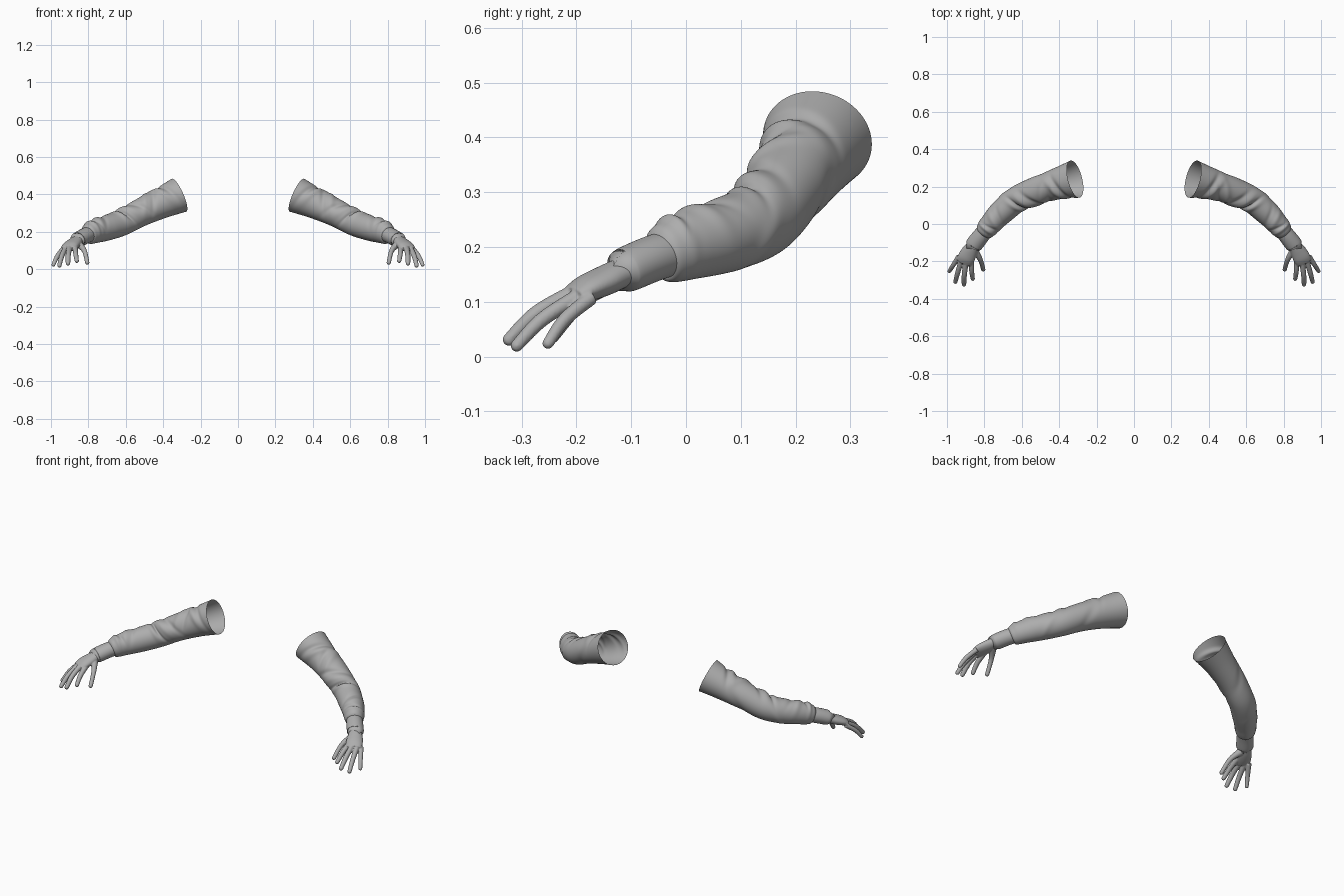
import bpy, bmesh
from math import sin, cos, pi, exp, radians
from mathutils import Vector

cube = bpy.data.objects.get("Cube")
if cube:
    bpy.data.objects.remove(cube)

grey = bpy.data.materials.new("plain grey")
grey.use_nodes = True
COLOUR = (0.42, 0.42, 0.42, 1)
grey.diffuse_color = COLOUR
grey.node_tree.nodes["Principled BSDF"].inputs["Base Color"].default_value = COLOUR


def spline(points, u):
    """Catmull-Rom value of a list of tuples at parameter u."""
    last = len(points) - 1
    i = min(int(u), last - 1)
    f = u - i
    a, b, c, d = (points[max(0, min(last, i + k))] for k in (-1, 0, 1, 2))
    return [q + 0.5 * f * (r - p + f * (2 * p - 5 * q + 4 * r - s + f * (3 * (q - r) + s - p)))
            for p, q, r, s in zip(a, b, c, d)]


def loft(bm, stations, steps, segs, relief=None, caps=False):
    """Tube through stations (x, y, z, half width, half height)."""
    rings, span = [], len(stations) - 1
    for k in range(span * steps + 1):
        u = k / steps
        x, y, z, w, h = spline(stations, u)
        ahead = Vector(spline(stations, min(span, u + 0.1))[:3])
        behind = Vector(spline(stations, max(0, u - 0.1))[:3])
        tangent = (ahead - behind).normalized()
        side = tangent.cross(Vector((0, 0, 1))).normalized()
        up = side.cross(tangent)
        ring = []
        for j in range(segs):
            a = 2 * pi * j / segs
            d = relief(u, a) if relief else 0
            ring.append(bm.verts.new(Vector((x, y, z)) + side * cos(a) * (w + d) + up * sin(a) * (h + d)))
        rings.append(ring)
    for r, s in zip(rings, rings[1:]):
        for j in range(segs):
            n = (j + 1) % segs
            bm.faces.new((r[j], r[n], s[n], s[j]))
    if caps:
        bm.faces.new(rings[0][::-1])
        bm.faces.new(rings[-1])


def finish(name, bm, side):
    """Mirror to the chosen side and make a smooth object."""
    for v in bm.verts:
        v.co.x *= side
    bmesh.ops.recalc_face_normals(bm, faces=bm.faces)
    mesh = bpy.data.meshes.new(name)
    bm.to_mesh(mesh)
    bm.free()
    mesh.materials.append(grey)
    obj = bpy.data.objects.new(name, mesh)
    bpy.context.collection.objects.link(obj)
    for p in mesh.polygons:
        p.use_smooth = True
    return obj


# Cloth folds: position along sleeve, angle, skew, length, spread, height
FOLDS = [(0.75, 70, 0.25, 0.12, 1.2, -0.009), (1.0, 60, 0.25, 0.14, 1.0, 0.007),
         (1.4, 40, -0.3, 0.12, 0.9, -0.007), (1.7, 60, -0.3, 0.16, 1.0, 0.007),
         (2.15, 50, 0.35, 0.13, 1.0, -0.008), (2.6, 60, 0.3, 0.2, 1.1, 0.009),
         (2.93, 50, 0.25, 0.09, 1.1, -0.012), (3.2, 55, 0.2, 0.15, 1.0, 0.005),
         (4.3, 80, -0.3, 0.16, 0.9, -0.005), (4.75, 90, -0.2, 0.2, 1.2, 0.006),
         (5.2, 80, 0.2, 0.12, 1.0, -0.005), (5.5, 90, 0.0, 0.18, 1.4, 0.007),
         (3.6, 200, 0.4, 0.2, 0.8, 0.004), (1.8, 200, 0.5, 0.25, 0.8, -0.004)]


def folds(u, a):
    total = 0
    for pos, ang, skew, length, spread, height in FOLDS:
        da = (a - radians(ang) + pi) % (2 * pi) - pi
        total += height * exp(-((u - pos - skew * da) / length) ** 2 - (da / spread) ** 2)
    return total


SLEEVE = [(0.315, 0.24, 0.396, 0.102, 0.096), (0.41, 0.215, 0.354, 0.084, 0.083),
          (0.52, 0.178, 0.303, 0.076, 0.074), (0.62, 0.135, 0.25, 0.070, 0.070),
          (0.70, 0.07, 0.222, 0.067, 0.068), (0.76, 0.008, 0.204, 0.059, 0.063),
          (0.798, -0.038, 0.188, 0.050, 0.054), (0.806, -0.048, 0.184, 0.038, 0.036)]
CUFF = [(0.785, -0.022, 0.192, 0.042, 0.042), (0.82, -0.066, 0.177, 0.045, 0.042),
        (0.853, -0.108, 0.159, 0.046, 0.041), (0.855, -0.111, 0.158, 0.042, 0.037),
        (0.845, -0.096, 0.164, 0.036, 0.031)]
PALM = [(0.838, -0.085, 0.166, 0.034, 0.027), (0.862, -0.12, 0.152, 0.036, 0.027),
        (0.88, -0.15, 0.138, 0.043, 0.027), (0.898, -0.183, 0.124, 0.046, 0.024),
        (0.91, -0.208, 0.111, 0.042, 0.017)]
# Fingers: root, middle and tip centres with tip radius
DIGITS = [((0.87, -0.185, 0.122), (0.868, -0.25, 0.086), (0.862, -0.293, 0.045), 0.0115),
          ((0.898, -0.195, 0.122), (0.907, -0.272, 0.080), (0.909, -0.323, 0.031), 0.012),
          ((0.922, -0.19, 0.114), (0.943, -0.262, 0.068), (0.955, -0.309, 0.020), 0.0115),
          ((0.936, -0.172, 0.108), (0.967, -0.221, 0.068), (0.987, -0.252, 0.024), 0.0105),
          ((0.856, -0.135, 0.138), (0.822, -0.19, 0.10), (0.806, -0.243, 0.036), 0.0115)]

for label, side in (("left", 1), ("right", -1)):
    # Open sleeve with folds
    bm = bmesh.new()
    loft(bm, SLEEVE, 22, 96, folds)
    finish(label + "_sleeve", bm, side)

    # Cuff with a rolled end
    bm = bmesh.new()
    loft(bm, CUFF, 6, 64)
    finish(label + "_cuff", bm, side)

    # Hand: palm, fingers and thumb fused together
    bm = bmesh.new()
    loft(bm, PALM, 6, 40, caps=True)
    for n, (root, mid, tip, r) in enumerate(DIGITS):
        thick = 0.021 if n == 4 else r + 0.003
        loft(bm, [(*root, thick, thick), (*mid, r + 0.002, r + 0.002), (*tip, r, r)], 8, 20, caps=True)
        ball = bmesh.ops.create_icosphere(bm, subdivisions=3, radius=r)
        bmesh.ops.translate(bm, verts=ball["verts"], vec=tip)
    hand = finish(label + "_hand", bm, side)
    fuse = hand.modifiers.new("fuse", 'REMESH')
    fuse.mode = 'VOXEL'
    fuse.voxel_size = 0.003
    fuse.use_smooth_shade = True
    soften = hand.modifiers.new("soften", 'SMOOTH')
    soften.factor = 0.5
    soften.iterations = 5
